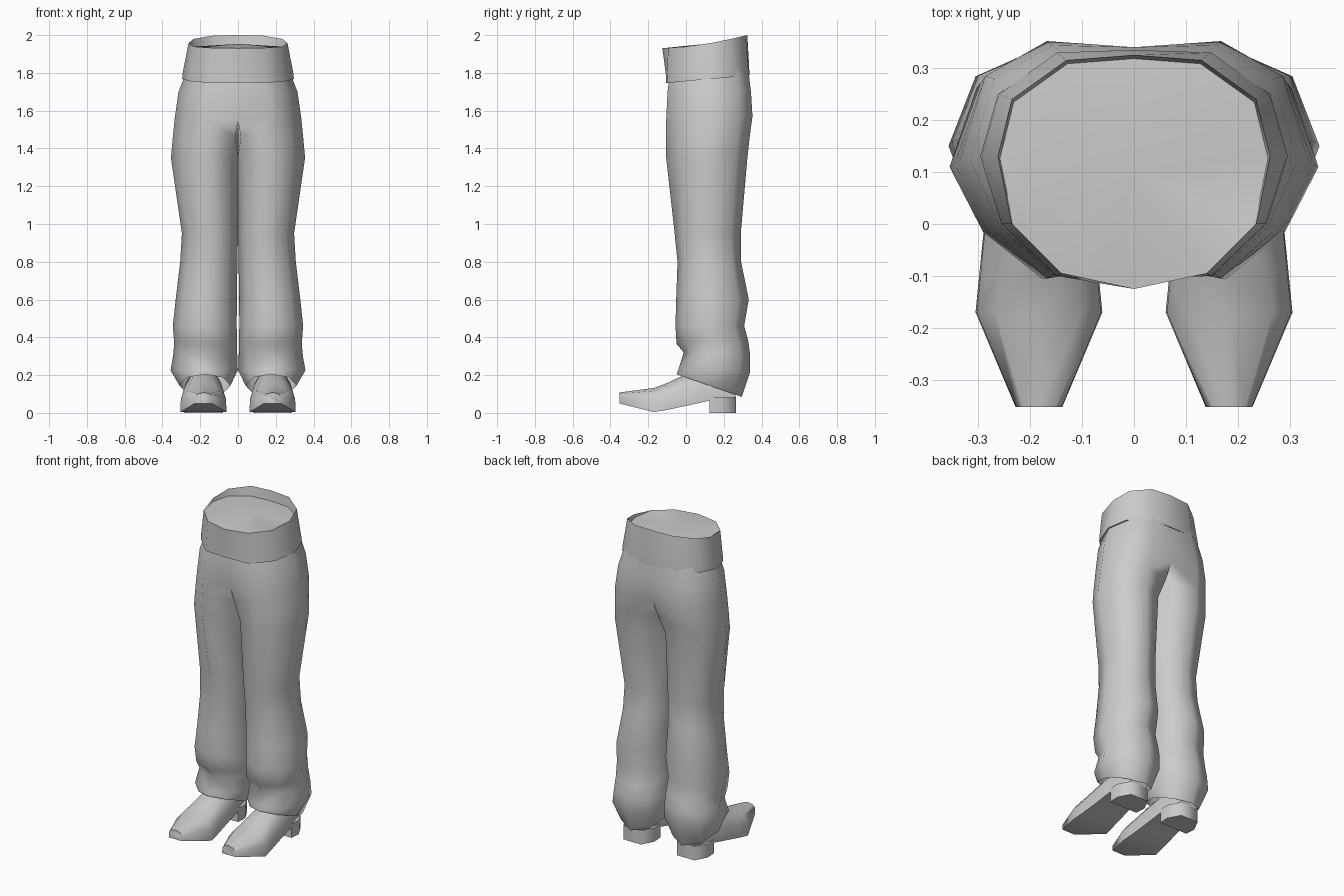
import bpy, bmesh, math

if "Cube" in bpy.data.objects:
    bpy.data.objects.remove(bpy.data.objects["Cube"])


def make(name, rings, caps=(False, False), mirror=False, angle=60, centre=None):
    """Loft closed rings of points; optionally cap, mirror and smooth."""
    bm = bmesh.new()
    vr = [[bm.verts.new(p) for p in r] for r in rings]
    n = len(rings[0])
    for a, b in zip(vr, vr[1:]):
        for i in range(n):
            j = (i + 1) % n
            bm.faces.new((a[i], a[j], b[j], b[i]))
    if caps[0]:
        bm.faces.new(vr[0][::-1])
    if centre:
        c = bm.verts.new(centre)
        for i in range(n):
            bm.faces.new((vr[-1][i], vr[-1][(i + 1) % n], c))
    elif caps[1]:
        bm.faces.new(vr[-1])
    # faces lying on the centre plane would end up inside the body
    inner = [f for f in bm.faces if all(abs(v.co.x) < 1e-4 for v in f.verts)]
    bmesh.ops.delete(bm, geom=inner, context='FACES')
    if mirror:
        geom = bm.verts[:] + bm.edges[:] + bm.faces[:]
        bmesh.ops.mirror(bm, geom=geom, axis='X', merge_dist=0.0005)
    bmesh.ops.remove_doubles(bm, verts=bm.verts[:], dist=0.0005)
    bmesh.ops.recalc_face_normals(bm, faces=bm.faces[:])
    me = bpy.data.meshes.new(name)
    bm.to_mesh(me)
    bm.free()
    ob = bpy.data.objects.new(name, me)
    bpy.context.collection.objects.link(ob)
    bpy.ops.object.select_all(action='DESELECT')
    ob.select_set(True)
    bpy.context.view_layer.objects.active = ob
    bpy.ops.object.shade_smooth_by_angle(angle=math.radians(angle))
    return ob


def leg_ring(zf, zb, x0, x1, y0, y1, d):
    """Eight-sided oval; d pulls the inner corners onto the centre plane."""
    pts = []
    cy, hy, cx, hx = (y0 + y1) / 2, (y1 - y0) / 2, (x0 + x1) / 2, (x1 - x0) / 2
    for i in range(8):
        c, s = math.cos(i * math.pi / 4), math.sin(i * math.pi / 4)
        x = cx + hx * c
        if i in (3, 5):
            x *= max(0, 1 - 2 * d)
            s *= 1 + (0.39 if i == 3 else 0.34) * d
        if i == 7 and d:
            x, s = x * 0.96, s * 0.82
        pts.append((x, cy + hy * s, zf + (zb - zf) * (s + 1) / 2))
    return pts


# trouser legs: z front, z back, inner x, outer x, front y, back y, hip blend
LEGS = [
    (0.205, 0.085, 0.04, 0.31, -0.05, 0.295, 0),
    (0.23, 0.22, 0.001, 0.357, -0.04, 0.34, 0),
    (0.32, 0.30, 0.004, 0.342, -0.012, 0.34, 0),
    (0.365, 0.38, 0.005, 0.338, -0.05, 0.33, 0),
    (0.46, 0.46, 0.007, 0.345, -0.056, 0.308, 0),
    (0.60, 0.60, 0.006, 0.33, -0.052, 0.332, 0),
    (0.80, 0.80, 0.003, 0.306, -0.045, 0.292, 0),
    (0.95, 0.95, 0, 0.297, -0.06, 0.29, 0),
    (1.35, 1.35, 0, 0.355, -0.105, 0.325, 0.06),
    (1.46, 1.46, 0, 0.345, -0.105, 0.337, 0.35),
    (1.55, 1.57, 0, 0.335, -0.105, 0.352, 0.65),
    (1.70, 1.70, 0, 0.315, -0.098, 0.344, 1),
    (1.80, 1.83, 0, 0.27, -0.085, 0.328, 1),
]
make("trousers", [leg_ring(*r) for r in LEGS], mirror=True, angle=80)


def waist_ring(half, z):
    """Full ring from the right half outline; z is a function of y."""
    full = half + [(-x, y) for x, y in half[-2:0:-1]]
    return [(x, y, z(y)) for x, y in full]


# waistband with a recessed top
LOW = [(0, -.105), (.15, -.10), (.255, 0), (.296, .13), (.262, .25), (.15, .33), (0, .335)]
TOP = [(0, -.125), (.14, -.095), (.235, 0), (.262, .13), (.235, .24), (.13, .315), (0, .325)]
TUCK = [(x * 0.94, 0.12 + (y - 0.12) * 0.95) for x, y in LOW]
CAP = [(x * 0.985, -0.123 + (y + 0.123) * 0.985) for x, y in TOP]


def rim(y):
    return 1.939 + 0.07 * y if y < 0 else 1.939 + 0.061 * (y / 0.325) ** 1.3


def low(y):
    return 1.747 + 0.09 * (y + 0.1)


make("waistband", [
    waist_ring(TUCK, low),
    waist_ring(LOW, low),
    waist_ring([(x * 0.99, y) for x, y in LOW], lambda y: low(y) + 0.03),
    waist_ring(TOP, rim),
    waist_ring(CAP, lambda y: min(rim(y), 1.938)),
], angle=60, centre=(0, 0.1, 1.953))


# shoes: y, bottom z, top z, half width of sole, half width of top
SHOE = [
    (-0.352, 0.05, 0.108, 0.045, 0.036),
    (-0.17, 0.004, 0.132, 0.122, 0.10),
    (-0.10, 0.016, 0.158, 0.115, 0.09),
    (0.0, 0.037, 0.205, 0.105, 0.07),
    (0.125, 0.065, 0.24, 0.095, 0.065),
    (0.262, 0.07, 0.20, 0.06, 0.045),
]
CX = 0.183


def shoe_ring(y, z0, z1, w0, w1):
    h = z1 - z0
    half = [(w0, z0), (w0 * 0.98, z0 + 0.55 * h), (w1 * 0.85, z1 - 0.12 * h)]
    pts = half + [(0, z1)] + [(-x, z) for x, z in half[::-1]]
    return [(CX + x, y, z) for x, z in pts]


make("shoes", [shoe_ring(*s) for s in SHOE], caps=(True, True), mirror=True, angle=70)

# heels
HEEL = [(-.095, .125), (.095, .125), (.10, .19), (.06, .265), (-.06, .265), (-.10, .19)]
make("heels", [[(CX + x, y, z) for x, y in HEEL] for z in (0.0, 0.085)],
     caps=(True, True), mirror=True, angle=70)
